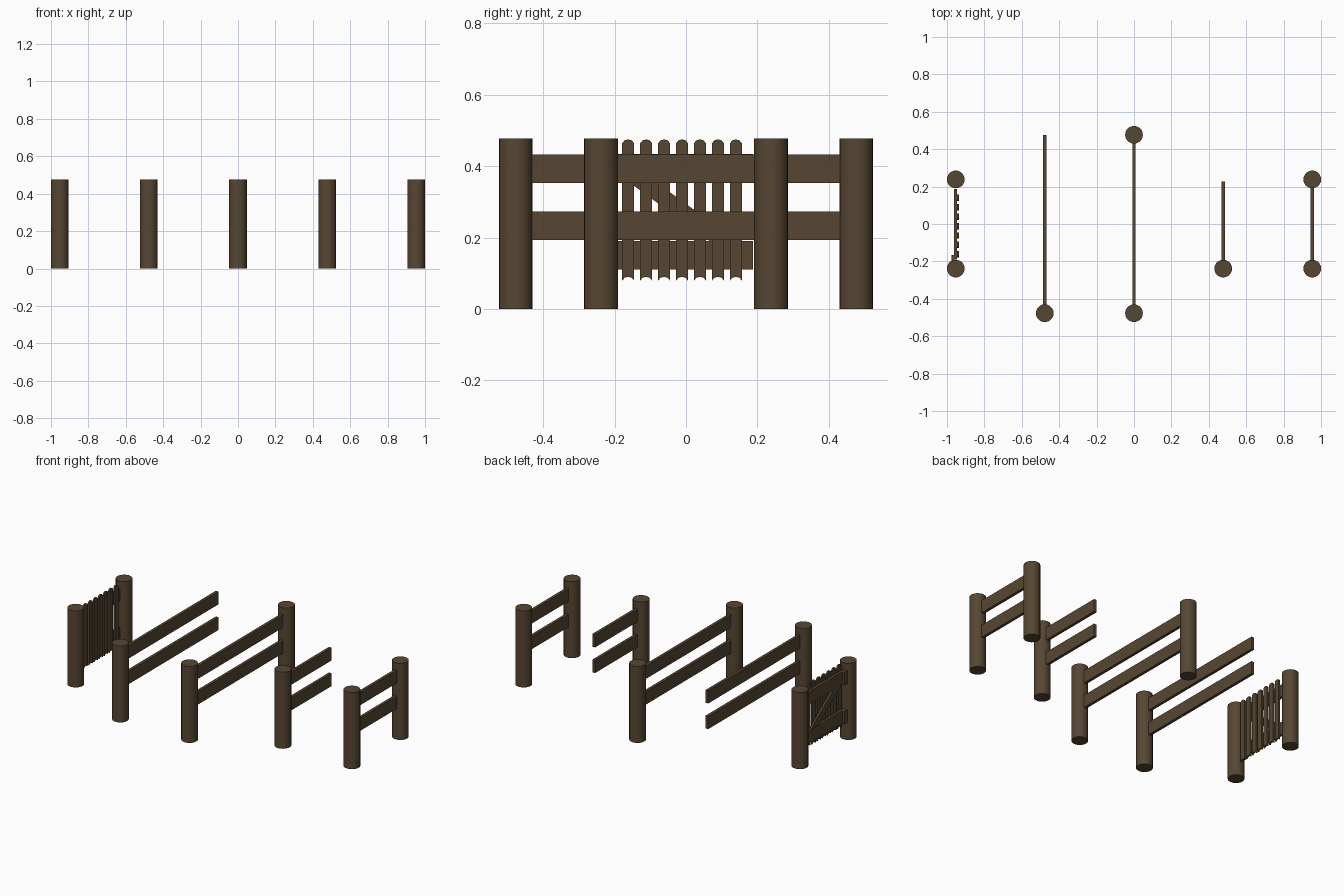
import bpy, bmesh, math

if "Cube" in bpy.data.objects:
    bpy.data.objects.remove(bpy.data.objects["Cube"])

wood = bpy.data.materials.new("dark_wood")
wood.diffuse_color = (0.095, 0.062, 0.032, 1)
wood.use_nodes = True
wood.node_tree.nodes["Principled BSDF"].inputs["Base Color"].default_value = wood.diffuse_color

H, R = 0.477, 0.0475          # post height and radius
X, Y = 0.953, 0.477           # outer row position, long half-length
RAILS = (0.233, 0.393)        # rail centre heights


def post(x, y):
    bpy.ops.mesh.primitive_cylinder_add(vertices=20, radius=R, depth=H, location=(x, y, H / 2))
    ob = bpy.context.object
    ob.name = "post"
    ob.data.materials.append(wood)
    bpy.ops.object.shade_smooth_by_angle(angle=math.radians(30))


def box(name, x, y0, y1, z, height, thick, tilt=0):
    bpy.ops.mesh.primitive_cube_add(size=1, location=(x, (y0 + y1) / 2, z), rotation=(tilt, 0, 0))
    ob = bpy.context.object
    ob.name = name
    ob.scale = (thick, y1 - y0, height)
    ob.data.materials.append(wood)


def rails(x, y0, y1):
    for z in RAILS:
        box("fence_rail", x, y0, y1, z, 0.08, 0.018)


def picket(x, y, z0, z1, width, thick):
    # rounded top and matching hollow at the bottom
    w = width / 2
    steps = [-1, -0.6, 0, 0.6, 1]
    arc = lambda t: 0.014 * math.sqrt(max(0, 1 - (t * 0.98) ** 2))
    outline = [(t * w, z0 + arc(t)) for t in steps]
    outline += [(t * w, z1 - 0.014 + arc(t)) for t in reversed(steps)]
    bm = bmesh.new()
    face = bm.faces.new([bm.verts.new((x - thick / 2, y + a, z)) for a, z in outline])
    ext = bmesh.ops.extrude_face_region(bm, geom=[face])
    bmesh.ops.translate(bm, vec=(thick, 0, 0),
                        verts=[v for v in ext["geom"] if isinstance(v, bmesh.types.BMVert)])
    bmesh.ops.recalc_face_normals(bm, faces=bm.faces)
    me = bpy.data.meshes.new("gate_picket")
    bm.to_mesh(me)
    bm.free()
    me.materials.append(wood)
    bpy.context.collection.objects.link(bpy.data.objects.new("gate_picket", me))


# long fence with two posts, and long extension with one
post(0, -Y)
post(0, Y)
rails(0, -Y + 0.04, Y - 0.04)
post(-Y, -Y)
rails(-Y, -Y + 0.04, 0.475)

# short fence with two posts, and short extension with one
post(X, -Y / 2)
post(X, Y / 2)
rails(X, -Y / 2 + 0.04, Y / 2 - 0.04)
post(Y, -Y / 2)
rails(Y, -Y / 2 + 0.04, 0.228)

# gate: posts, pickets, cross rails with latch ends, diagonal brace
post(-X, -Y / 2)
post(-X, Y / 2)
for i in range(7):
    picket(-0.941, -0.162 + 0.0503 * i, 0.076, 0.475, 0.034, 0.011)
for z in (0.151, 0.394):
    box("gate_rail", -0.955, -0.19, 0.188, z, 0.08, 0.016)
    box("gate_latch", -0.970, -0.205, -0.165, z, 0.08, 0.014)
box("gate_brace", -0.955, -0.215, 0.175, 0.281, 0.045, 0.012, tilt=-0.63)
